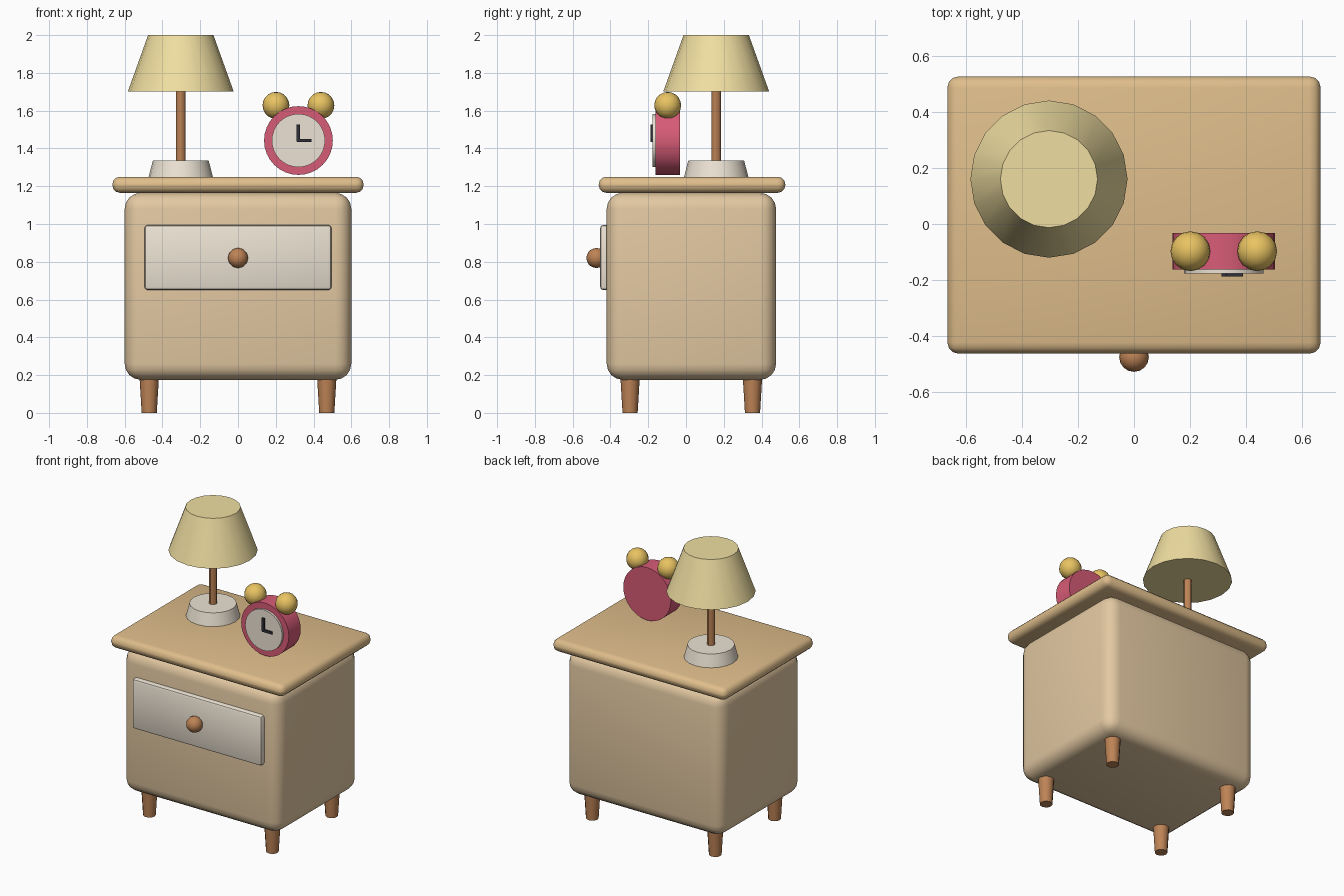
import bpy
from math import pi

if "Cube" in bpy.data.objects:
    bpy.data.objects.remove(bpy.data.objects["Cube"])


def paint(name, r, g, b):
    m = bpy.data.materials.new(name)
    m.diffuse_color = [(c / 255) ** 2.2 for c in (r, g, b)] + [1]
    m.use_nodes = True
    m.node_tree.nodes["Principled BSDF"].inputs["Base Color"].default_value = m.diffuse_color
    return m


WOOD = paint("light_wood", 226, 199, 160)
TOP = paint("top_wood", 222, 188, 138)
DARK = paint("dark_wood", 188, 130, 86)
CREAM = paint("cream", 236, 226, 210)
SHADE = paint("shade_cloth", 240, 222, 160)
RED = paint("clock_red", 214, 92, 118)
GOLD = paint("brass", 232, 194, 98)
INK = paint("ink", 50, 50, 60)


def finish(name, mat):
    ob = bpy.context.object
    ob.name = name
    ob.data.materials.append(mat)
    bpy.ops.object.shade_smooth_by_angle(angle=pi / 6)
    return ob


def box(name, mat, lo, hi, bevel=0, segments=3):
    bpy.ops.mesh.primitive_cube_add(size=1, location=[(a + b) / 2 for a, b in zip(lo, hi)])
    ob = bpy.context.object
    ob.scale = [b - a for a, b in zip(lo, hi)]
    bpy.ops.object.transform_apply(location=False, rotation=False, scale=True)
    if bevel:
        mod = ob.modifiers.new("bevel", 'BEVEL')
        mod.width, mod.segments = bevel, segments
        bpy.ops.object.modifier_apply(modifier=mod.name)
    return finish(name, mat)


def cone(name, mat, x, y, z0, z1, r0, r1, sides):
    bpy.ops.mesh.primitive_cone_add(vertices=sides, radius1=r0, radius2=r1, depth=z1 - z0,
                                    location=(x, y, (z0 + z1) / 2))
    return finish(name, mat)


def disc(name, mat, x, z, y0, y1, r, sides=32):
    bpy.ops.mesh.primitive_cylinder_add(vertices=sides, radius=r, depth=y1 - y0,
                                        location=(x, (y0 + y1) / 2, z), rotation=(pi / 2, 0, 0))
    return finish(name, mat)


def ball(name, mat, loc, r):
    bpy.ops.mesh.primitive_uv_sphere_add(segments=16, ring_count=10, radius=r, location=loc)
    return finish(name, mat)


# Cabinet
box("cabinet_body", WOOD, (-0.6, -0.42, 0.175), (0.6, 0.477, 1.165), 0.085, 4)
box("table_top", TOP, (-0.665, -0.462, 1.165), (0.665, 0.526, 1.25), 0.04, 3)
box("drawer_front", CREAM, (-0.495, -0.455, 0.65), (0.495, -0.39, 0.995), 0.018, 2)
ball("drawer_knob", DARK, (0, -0.474, 0.82), 0.053)

# Tapered legs
for sx in (-1, 1):
    for sy in (-1, 1):
        cone("leg", DARK, sx * 0.47, 0.028 + sy * 0.324, 0, 0.2, 0.04, 0.052, 12)

# Table lamp
LX, LY = -0.303, 0.16
cone("lamp_base", CREAM, LX, LY, 1.25, 1.335, 0.17, 0.148, 20)
cone("lamp_pole", DARK, LX, LY, 1.33, 1.75, 0.025, 0.025, 12)
cone("lamp_shade", SHADE, LX, LY, 1.702, 2.0, 0.28, 0.173, 20)

# Alarm clock
CX, CZ = 0.32, 1.442
disc("clock_case", RED, CX, CZ, -0.162, -0.032, 0.182)
disc("clock_face", CREAM, CX, CZ, -0.177, -0.15, 0.141)
box("minute_hand", INK, (CX - 0.009, -0.187, CZ - 0.005), (CX + 0.009, -0.174, CZ + 0.086))
box("hour_hand", INK, (CX - 0.007, -0.187, CZ - 0.008), (CX + 0.069, -0.174, CZ + 0.009))
for sx in (-1, 1):
    ball("clock_bell", GOLD, (CX + sx * 0.119, -0.097, 1.628), 0.071)
